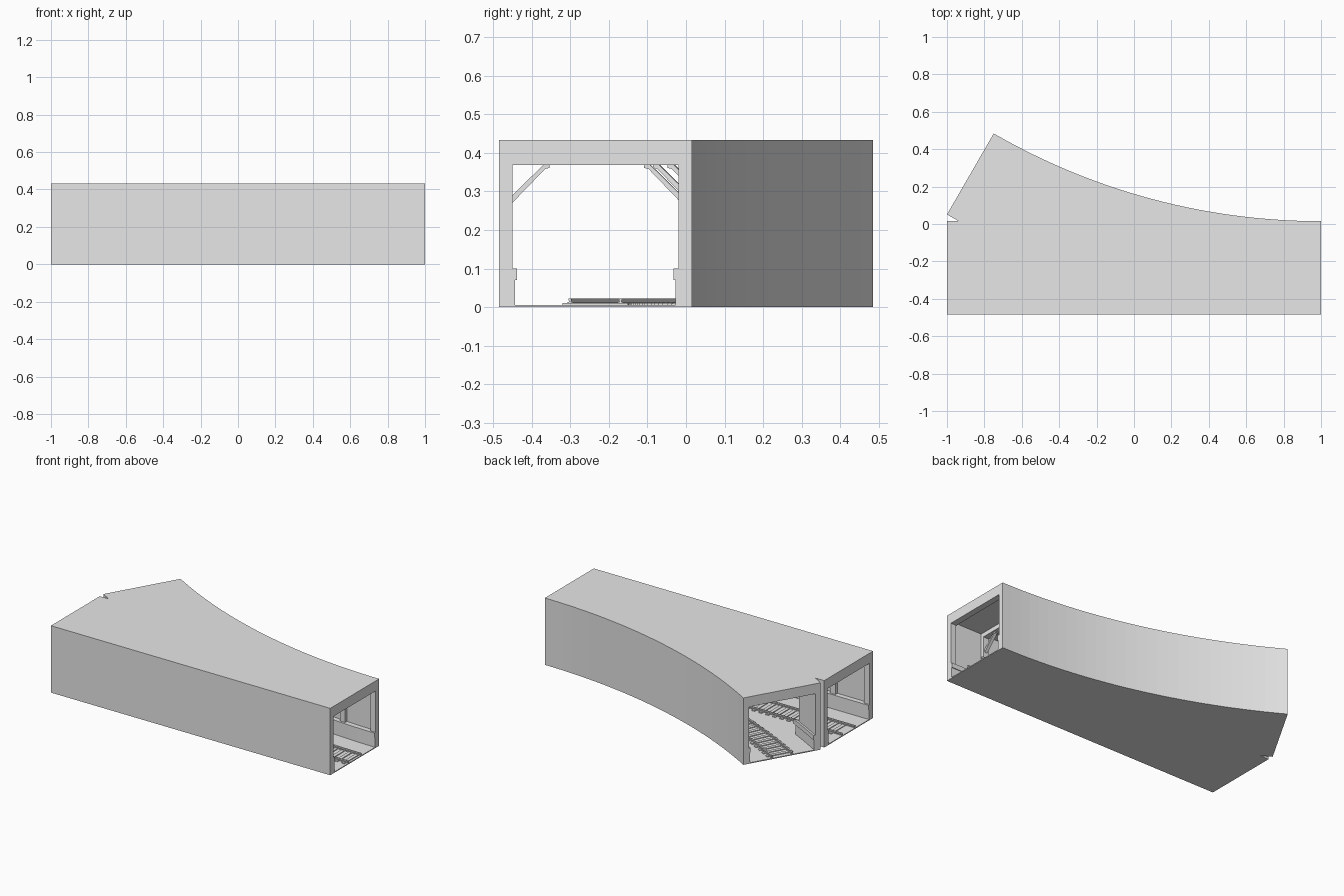
import bpy, bmesh, math

if "Cube" in bpy.data.objects:
    bpy.data.objects.remove(bpy.data.objects["Cube"])

# One concrete grey for everything
grey = bpy.data.materials.new("concrete_grey")
grey.use_nodes = True
grey.diffuse_color = (0.8, 0.8, 0.8, 1)
grey.node_tree.nodes["Principled BSDF"].inputs["Base Color"].default_value = (0.8, 0.8, 0.8, 1)

HALF = 0.25                 # half width of a tunnel
MID = -0.235                # y of the straight track
RADIUS = 3.75               # radius of the branch track
CENTRE_Y = MID + RADIUS
TURN = math.radians(30)
STRAIGHT_LEN, BRANCH_LEN = 2.0, RADIUS * TURN
FLOOR, CEILING, TOP = 0.006, 0.395, 0.433
BEAM = 0.368
INNER = 0.215               # half width between the posts
BAYS = 8


def straight(s, o):
    return 1 - s, MID + o


def branch(s, o):
    a, r = s / RADIUS, RADIUS - o
    return 1 - r * math.sin(a), CENTRE_Y - r * math.cos(a)


def sweep(bm, path, s0, s1, profile, n=1):
    """Run a closed (offset, height) profile along a path."""
    rings = []
    for i in range(n + 1):
        s = s0 + (s1 - s0) * i / n
        rings.append([bm.verts.new((*path(s, o), z)) for o, z in profile])
    m = len(profile)
    for a, b in zip(rings, rings[1:]):
        for j in range(m):
            k = (j + 1) % m
            bm.faces.new((a[j], a[k], b[k], b[j]))
    bm.faces.new(rings[0])
    bm.faces.new(rings[-1][::-1])


def rect(o0, o1, z0, z1):
    return [(o0, z0), (o1, z0), (o1, z1), (o0, z1)]


def prism(bm, outline, z0, z1):
    face = bm.faces.new([bm.verts.new((x, y, z0)) for x, y in outline])
    grown = bmesh.ops.extrude_face_region(bm, geom=[face])["geom"]
    verts = [v for v in grown if isinstance(v, bmesh.types.BMVert)]
    bmesh.ops.translate(bm, vec=(0, 0, z1 - z0), verts=verts)


def finish(name, bm):
    bmesh.ops.recalc_face_normals(bm, faces=bm.faces)
    mesh = bpy.data.meshes.new(name)
    bm.to_mesh(mesh)
    bm.free()
    mesh.materials.append(grey)
    bpy.context.collection.objects.link(bpy.data.objects.new(name, mesh))


def branch_angle_at(y, r):
    """Angle at which the circle of radius r crosses the line y."""
    return math.acos((CENTRE_Y - y) / r)


def branch_edge(offset, a0, a1, n):
    return [branch(RADIUS * (a0 + (a1 - a0) * i / n), offset) for i in range(n + 1)]


# Floor and roof slabs share the forked outline
notch = branch_angle_at(MID + HALF, RADIUS + HALF)
fork = [straight(STRAIGHT_LEN, -HALF), straight(0, -HALF)]
fork += branch_edge(HALF, 0, TURN, 28)
fork += branch_edge(-HALF, TURN, notch, 2)
fork += [straight(STRAIGHT_LEN, HALF)]
for name, z0, z1 in (("floor_slab", 0, FLOOR), ("roof_slab", CEILING, TOP)):
    bm = bmesh.new()
    prism(bm, fork, z0, z1)
    finish(name, bm)

# Wedge pier between the two far portals, with its ledge
bm = bmesh.new()
for half, z0, z1 in ((INNER, FLOOR, CEILING), (0.208, FLOOR, 0.07), (0.203, 0.07, 0.1)):
    nose = branch_angle_at(MID + half, RADIUS + half)
    outline = branch_edge(-half, nose, TURN, 4) + branch_edge(-HALF, TURN, notch, 2)
    outline += [straight(STRAIGHT_LEN, HALF), straight(STRAIGHT_LEN, half)]
    prism(bm, outline, z0, z1)
finish("dividing_pier", bm)

# Outer walls, each with ledge, posts and diagonal braces
for name, path, length, side, n in (("front", straight, STRAIGHT_LEN, -1, 1),
                                    ("curved", branch, BRANCH_LEN, 1, 28)):
    bm = bmesh.new()
    wall = [(HALF, FLOOR), (HALF, CEILING), (0.235, CEILING), (0.235, 0.1), (0.203, 0.1),
            (0.203, 0.07), (0.208, 0.07), (0.208, FLOOR)]
    sweep(bm, path, 0, length, [(side * o, z) for o, z in wall], n)
    finish(name + "_wall", bm)

    posts, braces = bmesh.new(), bmesh.new()
    for i in range(BAYS + 1):
        s = 0.02 + (length - 0.04) * i / BAYS
        sweep(posts, path, s - 0.02, s + 0.02, rect(side * INNER, side * 0.236, 0.1, CEILING))
        if 0 < i < BAYS:
            brace = [(INNER, 0.27), (INNER, 0.29), (0.135, BEAM), (0.118, BEAM),
                     (0.118, 0.361), (0.13, 0.358)]
            sweep(braces, path, s - 0.01, s + 0.01, [(side * o, z) for o, z in brace])
    finish(name + "_wall_posts", posts)
    finish(name + "_wall_braces", braces)

# Ceiling beams over both tunnels
for name, path, length in (("straight", straight, STRAIGHT_LEN), ("branch", branch, BRANCH_LEN)):
    bm = bmesh.new()
    for i in range(BAYS + 1):
        s = 0.02 + (length - 0.04) * i / BAYS
        sweep(bm, path, s - 0.02, s + 0.02, rect(-INNER, INNER, BEAM, CEILING))
    finish(name + "_ceiling_beams", bm)

# Rails with foot and head, plus check rails beside the crossing
RAIL = [(-0.007, 0.01), (0.007, 0.01), (0.007, 0.013), (0.002, 0.013), (0.004, 0.018),
        (0.004, 0.023), (-0.004, 0.023), (-0.004, 0.018), (-0.002, 0.013), (-0.007, 0.013)]
for name, path, length, n, check in (("straight", straight, STRAIGHT_LEN, 1, -0.05),
                                     ("branch", branch, BRANCH_LEN, 28, 0.05)):
    bm = bmesh.new()
    for offset, s0, s1 in ((-0.065, 0, length), (0.065, 0, length), (check, 0.85, 1.15)):
        sweep(bm, path, s0, s1, [(o + offset, z) for o, z in RAIL], n)
    finish(name + "_rails", bm)

# Sleepers: long ones under the switch, then one set per track
SPLIT, PITCH = 1.13, 0.05
bm = bmesh.new()
s = 0.025
while s < BRANCH_LEN - 0.01:
    if s < SPLIT:
        reach = branch(s, 0)[1] - MID + 0.085
        sweep(bm, straight, s - 0.011, s + 0.011, rect(-0.085, reach, 0.002, 0.011))
    else:
        for path in (straight, branch):
            sweep(bm, path, s - 0.011, s + 0.011, rect(-0.085, 0.085, 0.002, 0.011))
    s += PITCH
finish("sleepers", bm)
